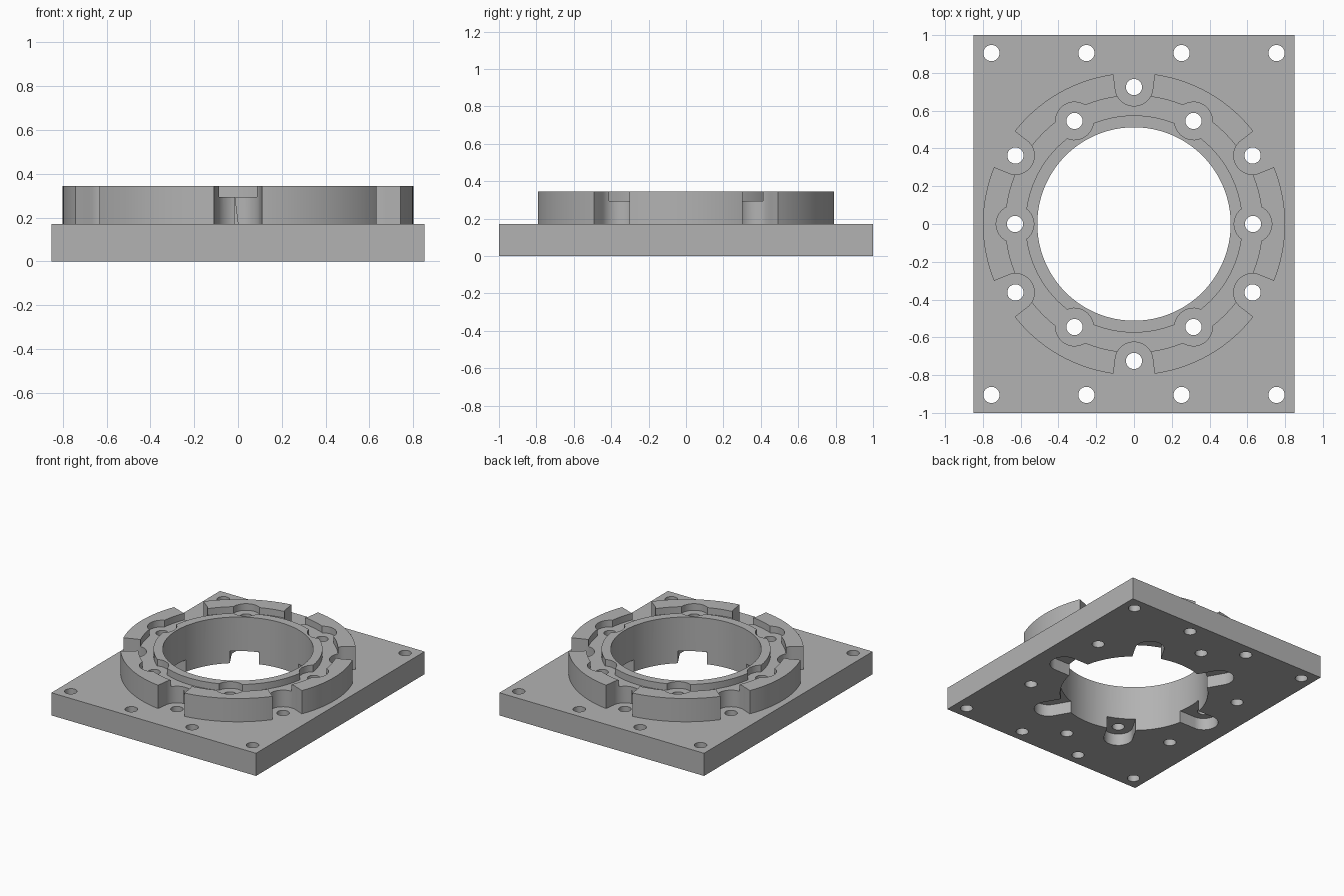
import bpy, bmesh
from math import sin, cos, pi, radians

cube = bpy.data.objects.get("Cube")
if cube:
    bpy.data.objects.remove(cube, do_unlink=True)

PLATE_TOP, RING_TOP, GROOVE_Z, SLOT_Z = 0.17, 0.345, 0.295, 0.09
BORE_R, RING_R, INNER_R, OUTER_R = 0.512, 0.8, 0.63, 0.725
POCKET_R, HOLE_R = 0.1, 0.043
INNER_ANGLES = [k * pi / 3 for k in range(6)]
OUTER_ANGLES = [a + pi / 6 for a in INNER_ANGLES]


def new_object(name, bm):
    bmesh.ops.recalc_face_normals(bm, faces=bm.faces)
    mesh = bpy.data.meshes.new(name)
    bm.to_mesh(mesh)
    bm.free()
    obj = bpy.data.objects.new(name, mesh)
    bpy.context.collection.objects.link(obj)
    return obj


def prisms(name, outlines, z0, z1):
    """Extrude each closed outline from z0 to z1, all in one object."""
    bm = bmesh.new()
    for pts in outlines:
        low = [bm.verts.new((x, y, z0)) for x, y in pts]
        high = [bm.verts.new((x, y, z1)) for x, y in pts]
        bm.faces.new(low)
        bm.faces.new(high)
        for i in range(len(pts)):
            j = (i + 1) % len(pts)
            bm.faces.new((low[i], low[j], high[j], high[i]))
    return new_object(name, bm)


def arc(cx, cy, r, start, end, n):
    return [(cx + r * cos(start + (end - start) * i / n),
             cy + r * sin(start + (end - start) * i / n)) for i in range(n + 1)]


def circle(cx, cy, r, n=32):
    return arc(cx, cy, r, 0, 2 * pi, n)[:-1]


def turned(pts, a):
    return [(x * cos(a) - y * sin(a), x * sin(a) + y * cos(a)) for x, y in pts]


def lathe(name, profile, steps):
    bm = bmesh.new()
    rings = [[bm.verts.new((r * cos(2 * pi * s / steps), r * sin(2 * pi * s / steps), z))
              for r, z in profile] for s in range(steps)]
    for s in range(steps):
        a, b = rings[s], rings[(s + 1) % steps]
        for i in range(len(profile)):
            j = (i + 1) % len(profile)
            bm.faces.new((a[i], a[j], b[j], b[i]))
    return new_object(name, bm)


def combine(target, other, operation):
    mod = target.modifiers.new("combine", 'BOOLEAN')
    mod.operation = operation
    mod.solver = 'EXACT'
    mod.object = other
    bpy.context.view_layer.objects.active = target
    bpy.ops.object.modifier_apply(modifier=mod.name)
    bpy.data.objects.remove(other, do_unlink=True)


# Raised ring with a shallow groove in its top
ring = lathe("raised_ring", [
    (0.45, 0.1), (RING_R, 0.1), (RING_R, RING_TOP), (0.68, RING_TOP),
    (0.68, GROOVE_Z), (0.575, GROOVE_Z), (0.575, RING_TOP), (0.45, RING_TOP)], 120)

# Round pockets that widen the groove
pocket = circle(INNER_R, 0, POCKET_R)
combine(ring, prisms("pocket_cutter", [turned(pocket, a) for a in INNER_ANGLES],
                     GROOVE_Z, 0.5), 'DIFFERENCE')

# Flared notches through the outer wall
flare = radians(7.9)
notch = arc(OUTER_R, 0, POCKET_R, pi / 2, 3 * pi / 2, 20)
notch += [(0.9 * cos(flare), -0.9 * sin(flare)), (0.9 * cos(flare), 0.9 * sin(flare))]
combine(ring, prisms("notch_cutter", [turned(notch, a) for a in OUTER_ANGLES],
                     0.05, 0.5), 'DIFFERENCE')

# Rectangular plate joined to the ring
body = prisms("mounting_plate", [[(-0.85, -1), (0.85, -1), (0.85, 1), (-0.85, 1)]],
              0, PLATE_TOP)
combine(body, ring, 'UNION')

# Central bore
combine(body, prisms("bore_cutter", [circle(0, 0, BORE_R, 120)], -0.1, 0.5), 'DIFFERENCE')

# Round-ended slots on the underside
slot = arc(INNER_R, 0, POCKET_R, -pi / 2, pi / 2, 20)
slot += [(0.4, POCKET_R), (0.4, -POCKET_R)]
combine(body, prisms("slot_cutter", [turned(slot, a) for a in INNER_ANGLES],
                     -0.1, SLOT_Z), 'DIFFERENCE')

# Screw holes in the plate edges and around the ring
holes = [circle(x, y, HOLE_R) for x in (-0.755, -0.252, 0.252, 0.755) for y in (-0.905, 0.905)]
for radius, angles in ((INNER_R, INNER_ANGLES), (OUTER_R, OUTER_ANGLES)):
    holes += [turned(circle(radius, 0, HOLE_R), a) for a in angles]
combine(body, prisms("hole_cutter", holes, -0.1, 0.5), 'DIFFERENCE')

# Single grey finish
grey = bpy.data.materials.new("plain_grey")
grey.use_nodes = True
colour = (0.45, 0.45, 0.45, 1)
grey.diffuse_color = colour
grey.node_tree.nodes["Principled BSDF"].inputs["Base Color"].default_value = colour
body.data.materials.clear()
body.data.materials.append(grey)
for face in body.data.polygons:
    face.material_index = 0

bpy.ops.object.select_all(action='DESELECT')
body.select_set(True)
bpy.context.view_layer.objects.active = body
bpy.ops.object.shade_smooth_by_angle(angle=radians(30))
